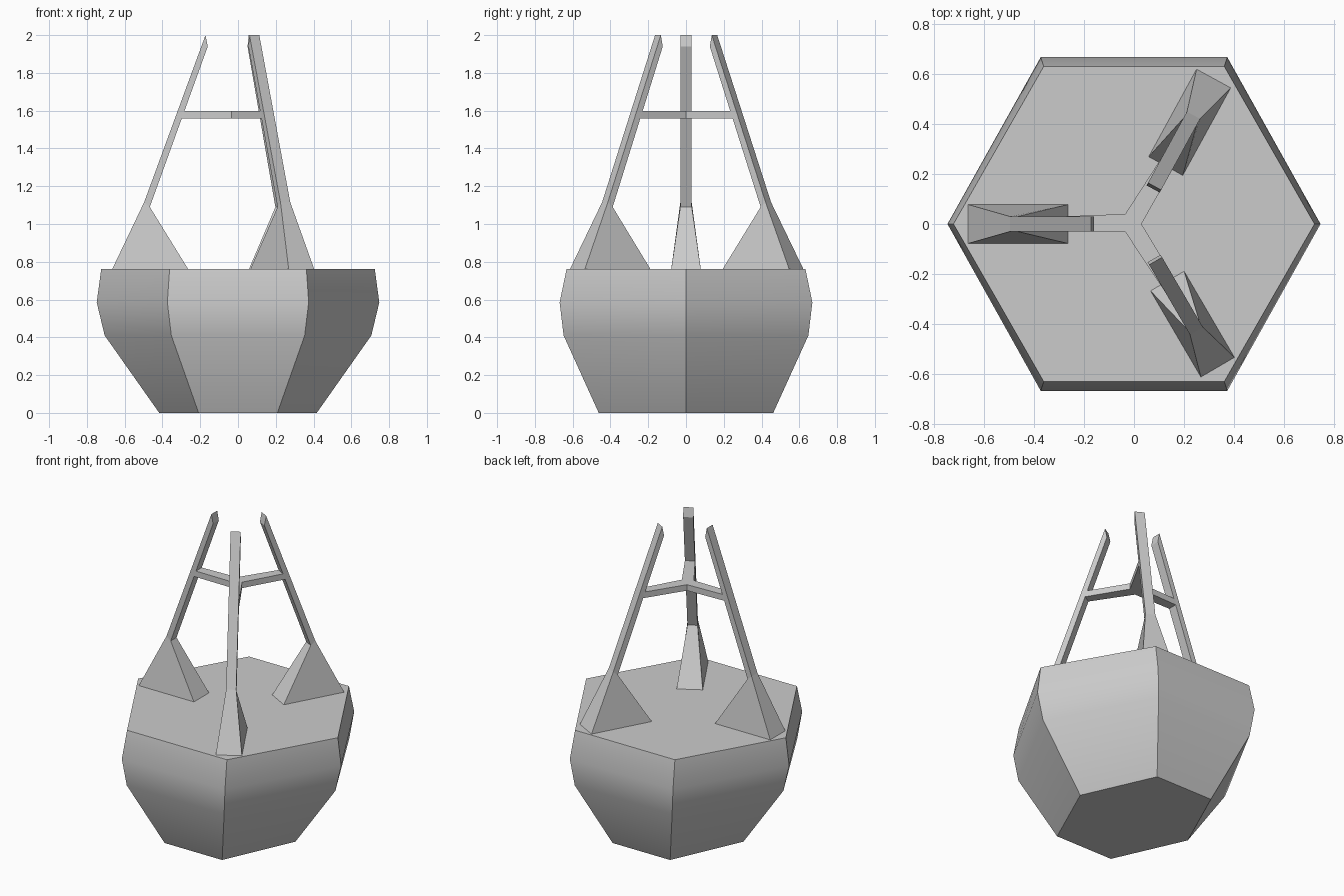
import bpy, math

if "Cube" in bpy.data.objects:
    bpy.data.objects.remove(bpy.data.objects["Cube"])


def make(name, verts, faces):
    mesh = bpy.data.meshes.new(name)
    mesh.from_pydata(verts, [], faces)
    mesh.update()
    obj = bpy.data.objects.new(name, mesh)
    bpy.context.collection.objects.link(obj)
    return obj


def loft(name, rings):
    """Closed solid through equal-length rings, ordered bottom to top, counter-clockwise."""
    n = len(rings[0])
    verts = [v for ring in rings for v in ring]
    faces = [(k * n + i, k * n + (i + 1) % n, (k + 1) * n + (i + 1) % n, (k + 1) * n + i)
             for k in range(len(rings) - 1) for i in range(n)]
    faces.append(tuple(reversed(range(n))))
    faces.append(tuple(range(len(verts) - n, len(verts))))
    return make(name, verts, faces)


# Six-sided tub: half width in x, half depth in y, height
PROFILE = [(0.417, 0.462, 0.0), (0.706, 0.648, 0.41), (0.748, 0.669, 0.585), (0.724, 0.632, 0.763)]
rings = [[(a, 0, z), (a / 2, b, z), (-a / 2, b, z), (-a, 0, z), (-a / 2, -b, z), (a / 2, -b, z)]
         for a, b, z in PROFILE]
tub = loft("tub", rings)
bpy.context.view_layer.objects.active = tub
tub.select_set(True)
bpy.ops.object.shade_smooth_by_angle(angle=math.radians(30))

# Legs: (inner radius, inner z, outer radius, outer z, half width)
LEG = [(0.265, 0.763, 0.665, 0.763, 0.078),
       (0.467, 1.09, 0.497, 1.115, 0.03),
       (0.16, 1.94, 0.172, 2.0, 0.03)]
ANGLES = [math.radians(a) for a in (180, 61.3, -59.7)]


def polar(r, side, z, ang):
    c, s = math.cos(ang), math.sin(ang)
    return (r * c - side * s, r * s + side * c, z)


for name, ang in zip(("left_leg", "back_leg", "front_leg"), ANGLES):
    loft(name, [[polar(ri, -w, zi, ang), polar(ro, -w, zo, ang),
                 polar(ro, w, zo, ang), polar(ri, w, zi, ang)]
                for ri, zi, ro, zo, w in LEG])

# Y-shaped brace joining the legs
W, R = 0.03, 0.298
corners = {0: (-0.035, -0.032), 1: (0.03, 0.0), 2: (-0.035, 0.04)}
outline = []
for i, ang in ((2, ANGLES[0]), (0, ANGLES[2]), (1, ANGLES[1])):
    outline += [corners[i], polar(R, -W, 0, ang)[:2], polar(R, W, 0, ang)[:2]]
loft("brace", [[(x, y, z) for x, y in outline] for z in (1.558, 1.597)])
